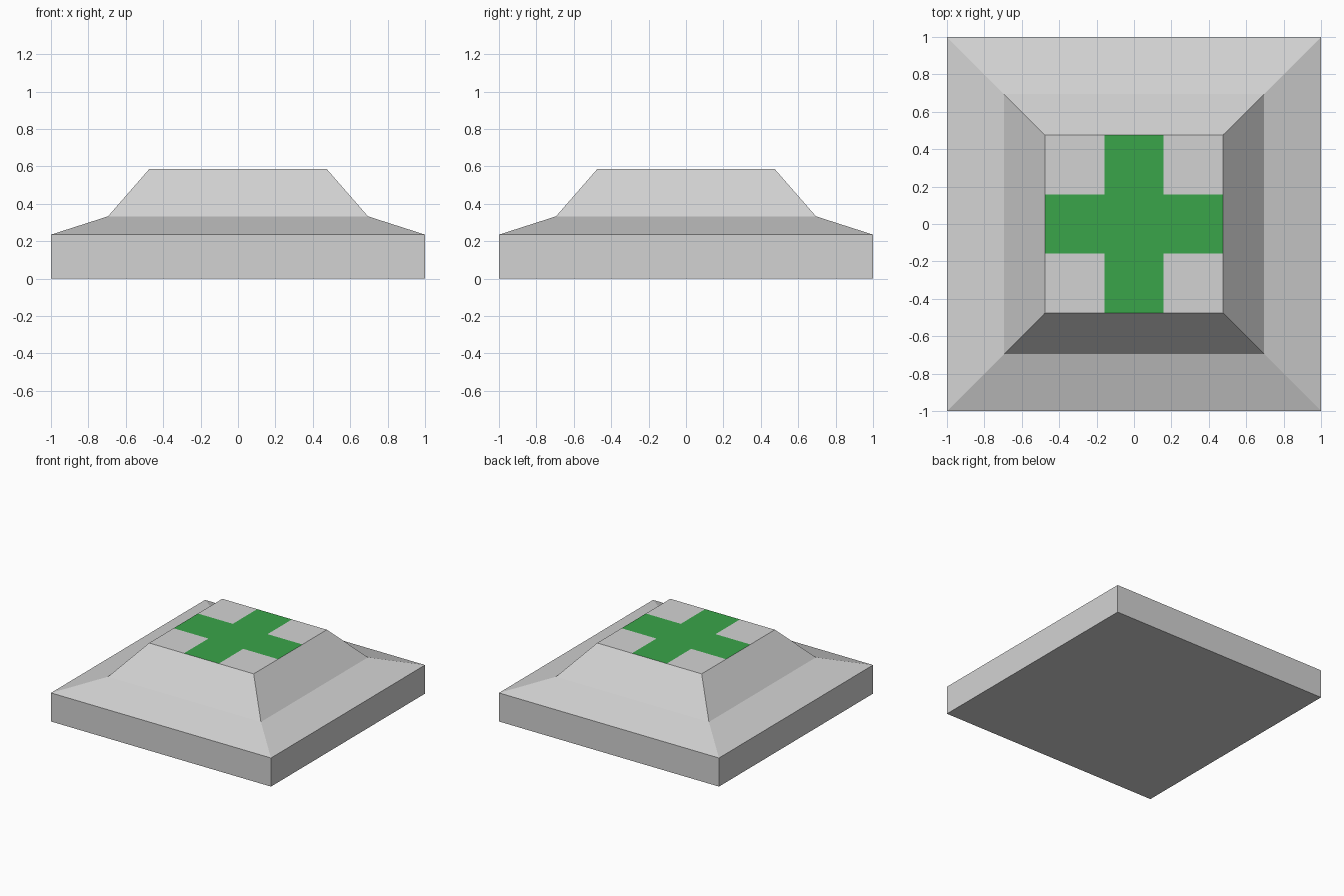
import bpy
import bmesh
from mathutils import Vector

cube = bpy.data.objects.get("Cube")
if cube:
    bpy.data.objects.remove(cube, do_unlink=True)


def make_material(name, rgb):
    mat = bpy.data.materials.new(name)
    mat.use_nodes = True
    mat.diffuse_color = (*rgb, 1)
    mat.node_tree.nodes["Principled BSDF"].inputs["Base Color"].default_value = (*rgb, 1)
    return mat


grey = make_material("light grey", (0.65, 0.65, 0.65))
green = make_material("cross green", (0.042, 0.376, 0.067))

# Square rings as (half width, height): plinth, shallow skirt, steep raised block
RINGS = [(1, 0), (1, 0.235), (0.695, 0.333), (0.475, 0.585)]
ARM = 0.158  # half width of the cross arms

bm = bmesh.new()
rings = [[bm.verts.new((sx * h, sy * h, z))
          for sx, sy in ((-1, -1), (1, -1), (1, 1), (-1, 1))]
         for h, z in RINGS]
for low, high in zip(rings, rings[1:]):
    for i in range(4):
        j = (i + 1) % 4
        bm.faces.new((low[i], low[j], high[j], high[i]))
bm.faces.new(reversed(rings[0]))
top = bm.faces.new(rings[-1])
bm.normal_update()

# Cut the flat top into a three by three grid
top_z = RINGS[-1][1]
for axis in (Vector((1, 0, 0)), Vector((0, 1, 0))):
    for side in (-1, 1):
        faces = [f for f in bm.faces if f.calc_center_median().z > top_z - 0.001]
        edges = {e for f in faces for e in f.edges}
        verts = {v for f in faces for v in f.verts}
        bmesh.ops.bisect_plane(bm, geom=faces + list(edges) + list(verts),
                               plane_co=axis * side * ARM, plane_no=axis)

# Paint the cross on the middle row and column
for f in bm.faces:
    c = f.calc_center_median()
    if c.z > top_z - 0.001 and min(abs(c.x), abs(c.y)) < ARM:
        f.material_index = 1

mesh = bpy.data.meshes.new("stepped_pad")
bm.to_mesh(mesh)
bm.free()
mesh.materials.append(grey)
mesh.materials.append(green)
pad = bpy.data.objects.new("stepped_pad", mesh)
bpy.context.collection.objects.link(pad)
